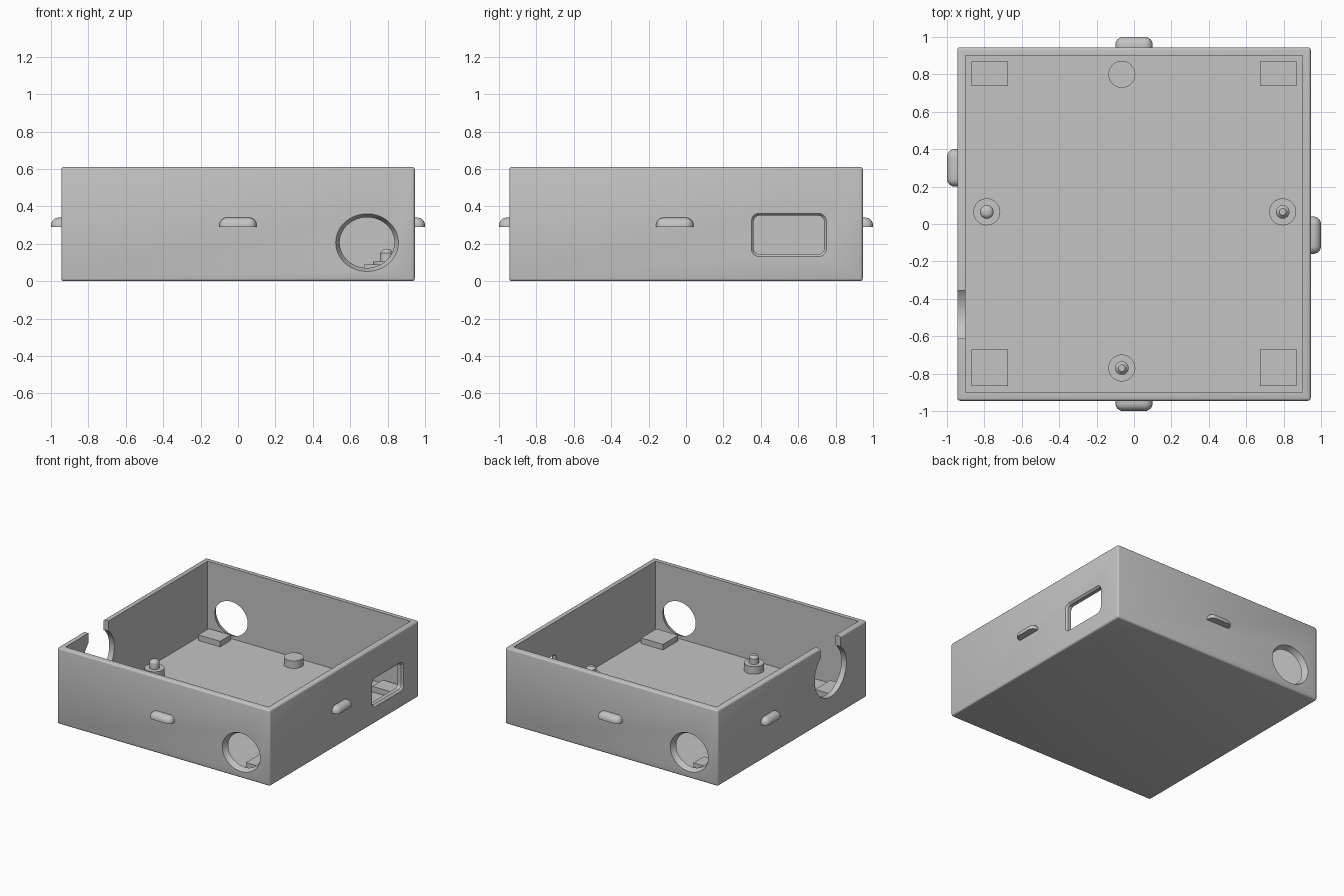
import bpy, bmesh, math
from mathutils import Vector, Matrix

if "Cube" in bpy.data.objects:
    bpy.data.objects.remove(bpy.data.objects["Cube"])

grey = bpy.data.materials.new("light_grey_plastic")
grey.diffuse_color = (0.55, 0.55, 0.55, 1)
grey.use_nodes = True
grey.node_tree.nodes["Principled BSDF"].inputs["Base Color"].default_value = grey.diffuse_color

S = 0.945            # half width of the box
H = 0.61             # height
T = 0.045            # wall and floor thickness


def finish(name, bm):
    bmesh.ops.recalc_face_normals(bm, faces=bm.faces[:])
    me = bpy.data.meshes.new(name)
    bm.to_mesh(me)
    bm.free()
    me.materials.append(grey)
    ob = bpy.data.objects.new(name, me)
    bpy.context.collection.objects.link(ob)
    return ob


def smooth(ob):
    bpy.ops.object.select_all(action='DESELECT')
    ob.select_set(True)
    bpy.context.view_layer.objects.active = ob
    bpy.ops.object.shade_smooth_by_angle(angle=math.radians(35))


def loft(name, rings):
    """Closed solid through rings of equal point count."""
    bm = bmesh.new()
    loops = [[bm.verts.new(p) for p in r] for r in rings]
    n = len(loops[0])
    for a, b in zip(loops, loops[1:]):
        for i in range(n):
            bm.faces.new((a[i], a[(i + 1) % n], b[(i + 1) % n], b[i]))
    bm.faces.new(loops[0])
    bm.faces.new(loops[-1])
    return finish(name, bm)


def box(name, x0, x1, y0, y1, z0, z1):
    ring = lambda z: [(x0, y0, z), (x1, y0, z), (x1, y1, z), (x0, y1, z)]
    return loft(name, [ring(z0), ring(z1)])


def ellipse(rx, ry, n=64):
    return [(rx * math.cos(2 * math.pi * i / n), ry * math.sin(2 * math.pi * i / n)) for i in range(n)]


def rounded_rect(hx, hy, r, n=8):
    pts = []
    for k, (sx, sy) in enumerate([(1, 1), (-1, 1), (-1, -1), (1, -1)]):
        for i in range(n + 1):
            a = math.pi / 2 * (k + i / n)
            pts.append((sx * (hx - r) + r * math.cos(a), sy * (hy - r) + r * math.sin(a)))
    return pts


# Shell block with softened outer edges
shell = box("box_shell", -S, S, -S, S, 0, H)
bm = bmesh.new()
bm.from_mesh(shell.data)
bmesh.ops.bevel(bm, geom=bm.edges[:], offset=0.014, segments=3, profile=0.5, affect='EDGES')
bm.to_mesh(shell.data)
bm.free()

# Cavity cutter
cutters = [box("cavity_cutter", -S + T, S - T, -S + T, S - T, T, H + 0.2)]

# Flared round holes: front right and back left
for name, s in (("front_hole_cutter", 1), ("back_hole_cutter", -1)):
    rings = []
    for d, rx, rz in ((0.97, 0.18, 0.166), (0.95, 0.17, 0.156), (0.897, 0.145, 0.134), (0.8, 0.145, 0.134)):
        rings.append([(s * (0.69 + u), -s * d, 0.206 + v) for u, v in ellipse(rx, rz)])
    cutters.append(loft(name, rings))

# Rounded window in the right wall, flared at the outside
rings = []
for x, g in ((0.965, 0.03), (0.93, 0.0), (0.8, 0.0)):
    rings.append([(x, 0.55 + u, 0.247 + v) for u, v in rounded_rect(0.188 + g, 0.103 + g, 0.03 + g)])
cutters.append(loft("window_cutter", rings))

# Keyhole opening in the left wall: circle joined to a slot through the rim
R, W, CY, CZ = 0.20, 0.128, -0.483, 0.375
a0 = math.asin(W / R)
outline = [(W, H + 0.2)]
for i in range(57):
    a = a0 + (2 * math.pi - 2 * a0) * i / 56
    outline.append((R * math.sin(a), CZ + R * math.cos(a)))
outline.append((-W, H + 0.2))
cutters.append(loft("keyhole_cutter", [[(x, CY + u, z) for u, z in outline] for x in (-1.05, -0.8)]))

# Cut everything out of the shell
bpy.context.view_layer.objects.active = shell
for c in cutters:
    c.hide_render = True
    m = shell.modifiers.new("cut", 'BOOLEAN')
    m.operation = 'DIFFERENCE'
    m.solver = 'EXACT'
    m.object = c
    bpy.ops.object.modifier_apply(modifier=m.name)
    bpy.data.objects.remove(c, do_unlink=True)
smooth(shell)


# Snap tabs: flat below, rounded above and at the ends
def snap_tab(name, along, angle):
    bm = bmesh.new()
    bmesh.ops.create_cube(bm, size=1)
    for v in bm.verts:
        v.co = Vector((0.9625 + 0.075 * v.co.x, along + 0.2 * v.co.y, 0.315 + 0.05 * v.co.z))
    edges = [e for e in bm.edges
             if any(v.co.z > 0.315 for v in e.verts) and any(v.co.x > 0.96 for v in e.verts)]
    bmesh.ops.bevel(bm, geom=edges, offset=0.042, segments=6, profile=0.5, affect='EDGES')
    bm.transform(Matrix.Rotation(math.radians(angle), 4, 'Z'))
    smooth(finish(name, bm))


snap_tab("right_tab", -0.06, 0)
snap_tab("back_tab", 0, 90)
snap_tab("left_tab", -0.3, 180)
snap_tab("front_tab", 0, 270)

# Corner support blocks on the floor
for side, s in (("left", -1), ("right", 1)):
    xs = sorted((s * 0.675, s * 0.868))
    box("front_" + side + "_block", *xs, -0.865, -0.672, 0.03, 0.09)
    box("back_" + side + "_block", *xs, 0.737, 0.87, 0.03, 0.09)

# Round standoffs, three of them with locating pins
base = [(0.072, 0.03), (0.072, 0.105)]
pin = base + [(0.036, 0.105), (0.036, 0.15), (0.018, 0.17)]
dome = base + [(0.036, 0.105), (0.036, 0.15), (0.033, 0.16), (0.025, 0.167), (0.012, 0.171)]
for name, x, y, prof in (("back_standoff", -0.065, 0.80, base),
                         ("front_standoff", -0.065, -0.77, pin),
                         ("right_standoff", 0.795, 0.065, pin),
                         ("left_standoff", -0.787, 0.065, dome)):
    smooth(loft(name, [[(x + u, y + v, z) for u, v in ellipse(r, r, 40)] for r, z in prof]))
